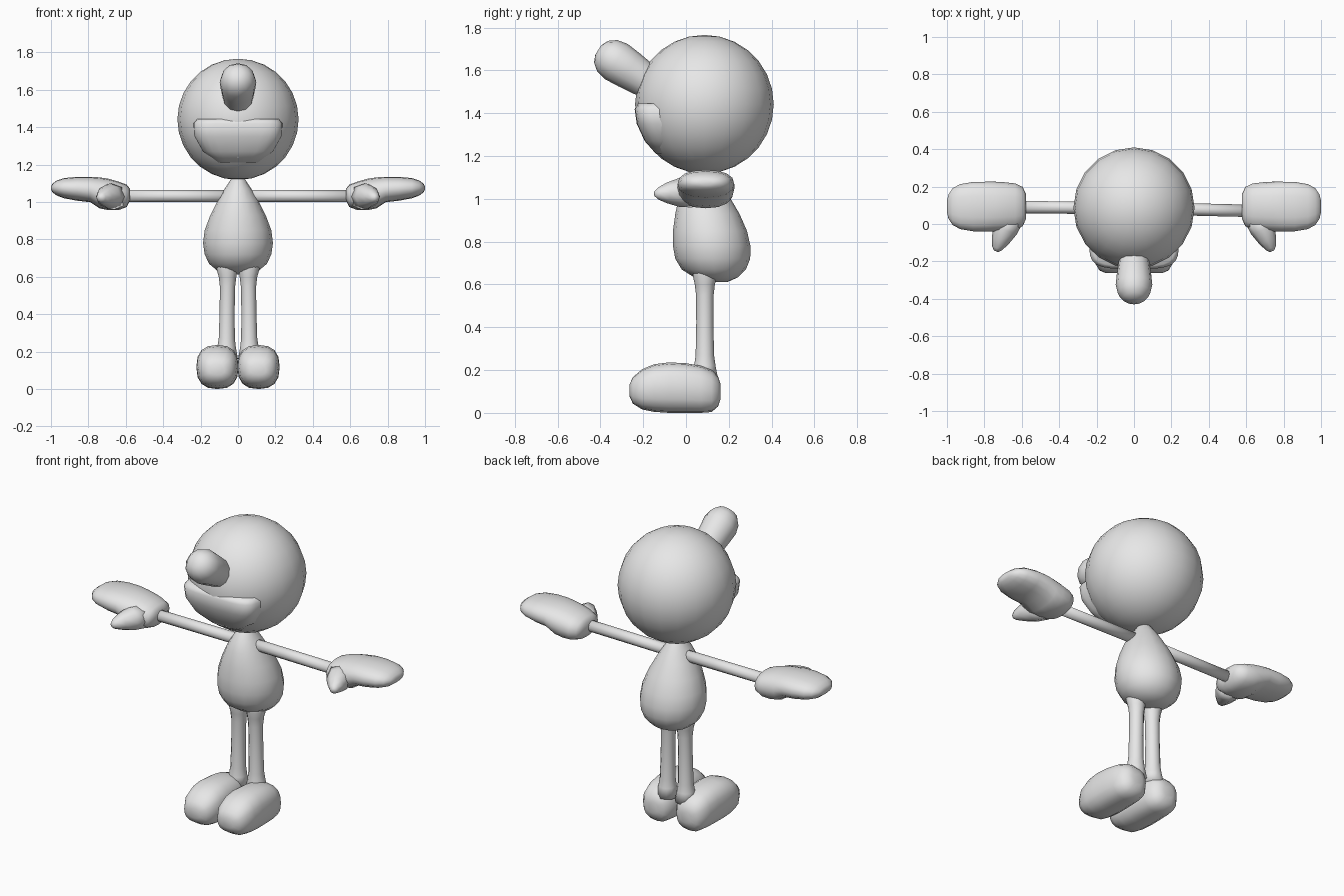
import bpy, bmesh, math
from mathutils import Vector

GREY = bpy.data.materials.new("plain_grey")
GREY.diffuse_color = (0.8, 0.8, 0.8, 1.0)


def finish(name, bm):
    bmesh.ops.recalc_face_normals(bm, faces=bm.faces)
    mesh = bpy.data.meshes.new(name)
    bm.to_mesh(mesh)
    bm.free()
    mesh.materials.append(GREY)
    mesh.shade_smooth()
    obj = bpy.data.objects.new(name, mesh)
    bpy.context.collection.objects.link(obj)
    return obj


def loft(name, axis, rings, sides=12, power=2.0):
    """Skin rings (centre, half width, half height) set square to the axis."""
    d = Vector(axis).normalized()
    up = Vector((0, 1, 0)) if abs(d.z) > 0.9 else Vector((0, 0, 1))
    u = up.cross(d).normalized()
    v = d.cross(u)
    bm = bmesh.new()
    loops = []
    for centre, a, b in rings:
        loop = []
        for i in range(sides):
            t = 2 * math.pi * i / sides
            c, s = math.cos(t), math.sin(t)
            cx = math.copysign(abs(c) ** (2 / power), c)
            sy = math.copysign(abs(s) ** (2 / power), s)
            loop.append(bm.verts.new(Vector(centre) + u * a * cx + v * b * sy))
        loops.append(loop)
    for lo, hi in zip(loops, loops[1:]):
        for i in range(sides):
            j = (i + 1) % sides
            bm.faces.new((lo[i], lo[j], hi[j], hi[i]))
    bm.faces.new(loops[0][::-1])
    bm.faces.new(loops[-1])
    return finish(name, bm)


# Head: round ball
bm = bmesh.new()
bmesh.ops.create_uvsphere(bm, u_segments=20, v_segments=14, radius=0.324)
bmesh.ops.translate(bm, verts=bm.verts, vec=(0, 0.086, 1.442))
finish("head", bm)

# Muzzle: broad, shallow swelling on the lower front of the head
loft("muzzle", (0, 0, 1), [
    ((0, -0.04, 1.21), 0.11, 0.10), ((0, -0.06, 1.27), 0.19, 0.133),
    ((0, -0.08, 1.35), 0.235, 0.15), ((0, -0.09, 1.42), 0.24, 0.15),
    ((0, -0.08, 1.445), 0.22, 0.145)], sides=24, power=4)

# Nose: rounded peg pointing forward and up
nose_dir = Vector((0, -0.84, 0.545)).normalized()
nose_base = Vector((0, -0.20, 1.56))
loft("nose", nose_dir, [
    (nose_base + nose_dir * s, r, r) for s, r in
    [(-0.08, 0.07), (0, 0.082), (0.08, 0.092), (0.15, 0.098), (0.20, 0.087),
     (0.235, 0.06), (0.25, 0.025)]])

# Torso: teardrop leaning slightly backward towards the bottom
loft("torso", (0, 0, 1), [
    ((0, y, z), rx, ry) for z, y, rx, ry in
    [(0.612, 0.15, 0.045, 0.045), (0.632, 0.14, 0.11, 0.10),
     (0.67, 0.13, 0.155, 0.15), (0.72, 0.125, 0.178, 0.175),
     (0.78, 0.12, 0.187, 0.181), (0.85, 0.112, 0.178, 0.173),
     (0.93, 0.10, 0.148, 0.150), (1.01, 0.085, 0.108, 0.118),
     (1.07, 0.08, 0.072, 0.085), (1.11, 0.08, 0.045, 0.055),
     (1.14, 0.08, 0.025, 0.03)]], sides=16)

for side, label in ((-1, "left"), (1, "right")):
    # Arm: thin straight tube
    y_end = 0.07 if side > 0 else 0.09
    loft(label + "_arm", (side, 0, 0), [
        ((0, 0.085, 1.032), 0.033, 0.033),
        ((side * 0.32, (0.085 + y_end) / 2, 1.032), 0.033, 0.033),
        ((side * 0.63, y_end, 1.032), 0.033, 0.033)], sides=10)

    # Hand: mitten, thick at the palm and thinner at the fingers
    loft(label + "_hand", (side, 0, 0), [
        ((side * x, 0.093, z), w, h) for x, z, w, h in
        [(0.577, 1.04, 0.065, 0.03), (0.595, 1.033, 0.105, 0.06),
         (0.635, 1.033, 0.124, 0.075), (0.69, 1.04, 0.130, 0.084),
         (0.74, 1.049, 0.133, 0.083), (0.79, 1.067, 0.133, 0.068),
         (0.86, 1.071, 0.132, 0.064), (0.93, 1.074, 0.120, 0.054),
         (0.97, 1.075, 0.098, 0.040), (0.992, 1.075, 0.065, 0.023),
         (0.999, 1.075, 0.035, 0.010)]], sides=16, power=2.3)

    # Thumb: blunt cone pointing forward
    loft(label + "_thumb", (side * 0.38, -0.92, 0), [
        ((side * x, y, z), r, r) for x, y, z, r in
        [(0.66, 0.03, 1.03, 0.07), (0.69, -0.03, 1.03, 0.068),
         (0.715, -0.09, 1.028, 0.048), (0.732, -0.13, 1.025, 0.028),
         (0.738, -0.146, 1.024, 0.012)]], sides=8)

    # Leg: slim tube flared at hip and ankle
    loft(label + "_leg", (0, 0, 1), [
        ((side * x, 0.088, z), r, r) for x, z, r in
        [(0.062, 0.16, 0.062), (0.061, 0.22, 0.050), (0.060, 0.27, 0.043),
         (0.058, 0.42, 0.040), (0.056, 0.55, 0.041), (0.056, 0.60, 0.047),
         (0.058, 0.64, 0.056), (0.058, 0.70, 0.056)]])

    # Foot: big rounded shoe
    loft(label + "_foot", (0, 1, 0), [
        ((side * 0.11, y, z), w, h) for y, z, w, h in
        [(-0.263, 0.105, 0.04, 0.03), (-0.248, 0.105, 0.075, 0.062),
         (-0.205, 0.110, 0.101, 0.094), (-0.15, 0.116, 0.111, 0.111),
         (-0.08, 0.118, 0.113, 0.118), (0.0, 0.116, 0.110, 0.116),
         (0.07, 0.110, 0.104, 0.110), (0.12, 0.102, 0.092, 0.098),
         (0.15, 0.100, 0.068, 0.070), (0.162, 0.100, 0.035, 0.035)]],
        sides=16, power=2.5)
